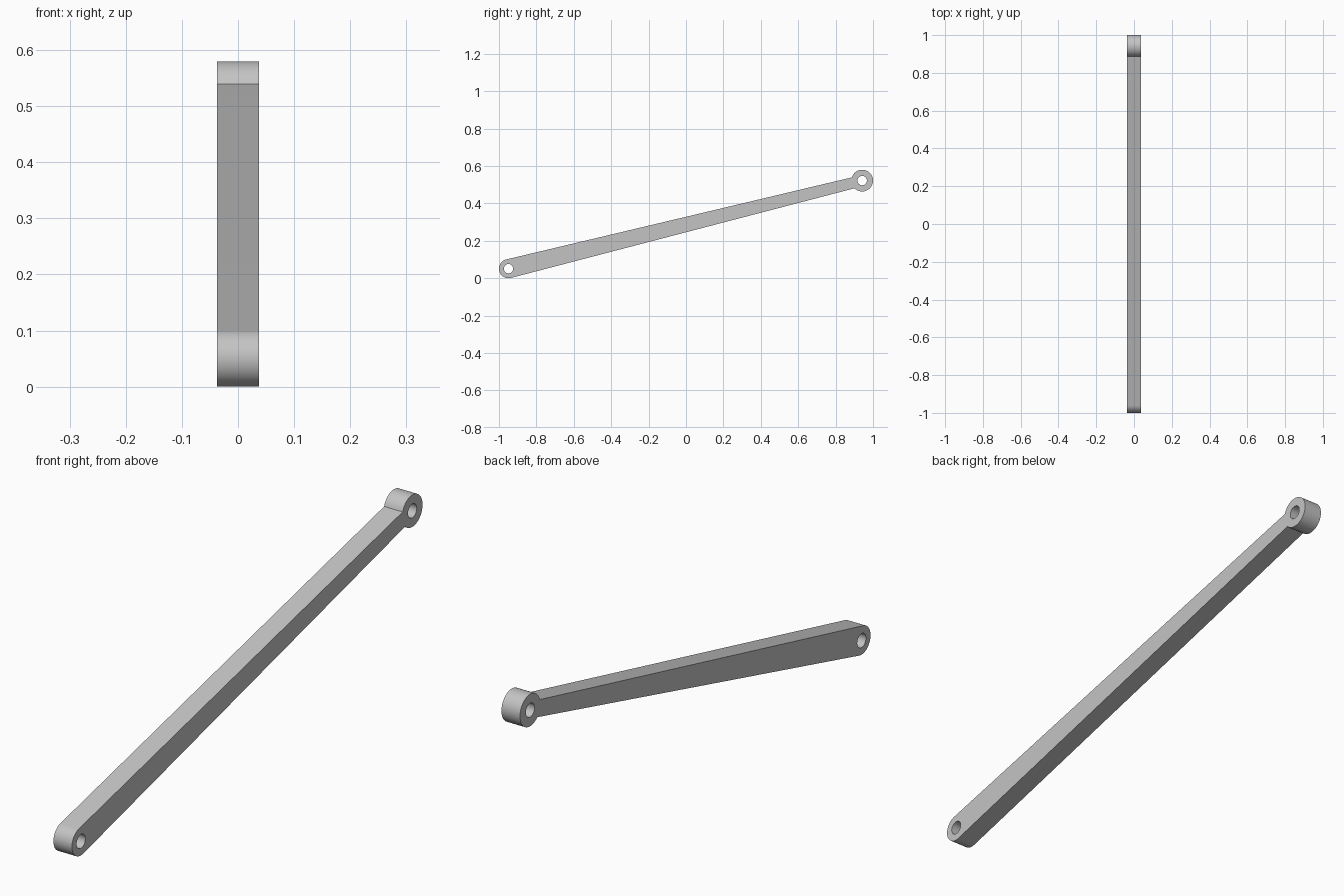
import bpy
import bmesh
from math import atan2, asin, cos, sin, pi, radians
from mathutils import Vector

cube = bpy.data.objects.get("Cube")
if cube:
    bpy.data.objects.remove(cube)

# Main dimensions
LOW, LOW_R = Vector((-0.949, 0.051)), 0.051
HIGH, HIGH_R = Vector((0.942, 0.522)), 0.058
HALF_NECK = 0.03
HOLE_R = 0.025
HALF_WIDTH = 0.037
SEGMENTS = 48

steel = bpy.data.materials.new("plain_grey")
steel.use_nodes = True
colour = (0.55, 0.55, 0.55, 1)
steel.diffuse_color = colour
steel.node_tree.nodes["Principled BSDF"].inputs["Base Color"].default_value = colour


def arc(centre, radius, start, end, steps):
    """Points along an arc in the side plane."""
    angles = [start + (end - start) * i / steps for i in range(steps + 1)]
    return [centre + radius * Vector((cos(a), sin(a))) for a in angles]


def add_loop(bm, points):
    """Closed loop of edges on the right-hand side face."""
    verts = [bm.verts.new((-HALF_WIDTH, p.x, p.y)) for p in points]
    return [bm.edges.new((v, verts[i - 1])) for i, v in enumerate(verts)]


# Tapered bar outline: rounded lower end, wider round eye at the upper end
direction = HIGH - LOW
tilt = atan2(direction.y, direction.x)
neck = asin(HALF_NECK / HIGH_R)
outline = arc(LOW, LOW_R, tilt + pi / 2, tilt + 3 * pi / 2, SEGMENTS)
outline += arc(HIGH, HIGH_R, tilt - pi + neck, tilt + pi - neck, SEGMENTS)

bm = bmesh.new()
edges = add_loop(bm, outline)

# Pin holes at both ends
for centre in (LOW, HIGH):
    edges += add_loop(bm, arc(centre, HOLE_R, 0, 2 * pi, SEGMENTS)[:-1])

# Fill the side and extrude it across the width
bmesh.ops.triangle_fill(bm, edges=edges, use_beauty=True, use_dissolve=False)
result = bmesh.ops.extrude_face_region(bm, geom=bm.faces[:], use_keep_orig=True)
moved = [g for g in result["geom"] if isinstance(g, bmesh.types.BMVert)]
bmesh.ops.translate(bm, verts=moved, vec=(2 * HALF_WIDTH, 0, 0))
bmesh.ops.recalc_face_normals(bm, faces=bm.faces[:])

mesh = bpy.data.meshes.new("link_arm")
bm.to_mesh(mesh)
bm.free()
mesh.materials.append(steel)
link_arm = bpy.data.objects.new("link_arm", mesh)
bpy.context.collection.objects.link(link_arm)

# Smooth round ends, crisp rims
bpy.ops.object.select_all(action="DESELECT")
link_arm.select_set(True)
bpy.context.view_layer.objects.active = link_arm
bpy.ops.object.shade_smooth_by_angle(angle=radians(30))
